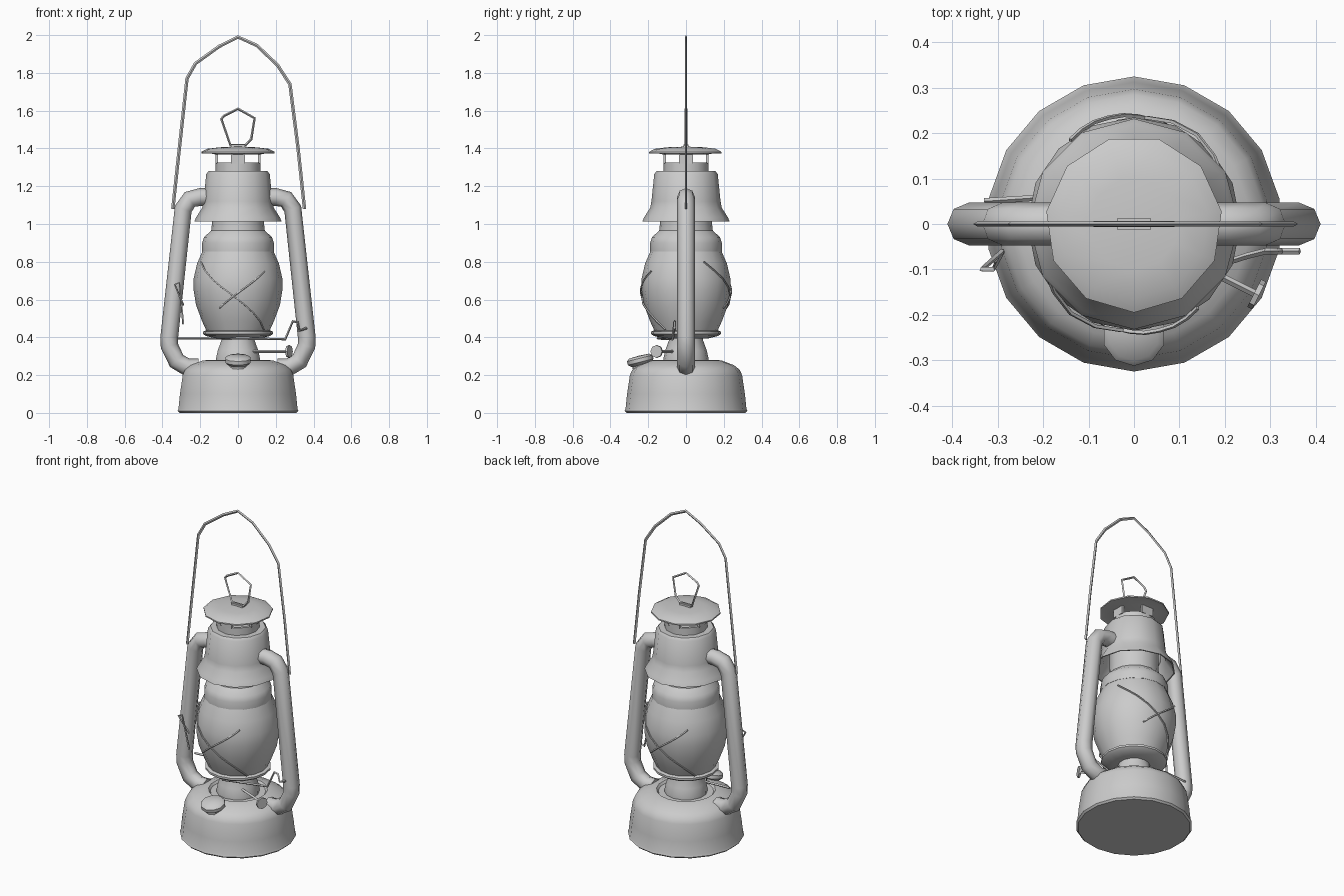
import bpy, bmesh, math
from mathutils import Vector, Matrix

if "Cube" in bpy.data.objects:
    bpy.data.objects.remove(bpy.data.objects["Cube"])

metal = bpy.data.materials.new("grey metal")
metal.diffuse_color = (0.6, 0.6, 0.6, 1)
metal.use_nodes = True
metal.node_tree.nodes["Principled BSDF"].inputs["Base Color"].default_value = metal.diffuse_color


def finish(obj, angle=40):
    obj.data.materials.append(metal)
    bpy.ops.object.select_all(action='DESELECT')
    obj.select_set(True)
    bpy.context.view_layer.objects.active = obj
    bpy.ops.object.shade_smooth_by_angle(angle=math.radians(angle))
    return obj


def link(name, bm):
    bmesh.ops.recalc_face_normals(bm, faces=bm.faces[:])
    me = bpy.data.meshes.new(name)
    bm.to_mesh(me)
    bm.free()
    obj = bpy.data.objects.new(name, me)
    bpy.context.collection.objects.link(obj)
    return obj


def lathe(name, profile, sides, matrix=None, angle=40):
    """Revolve (radius, height) points around z; a zero radius closes an end."""
    bm = bmesh.new()
    rings = []
    for r, z in profile:
        n = sides if r > 0 else 1
        rings.append([bm.verts.new((r * math.sin(2 * math.pi * i / sides),
                                    -r * math.cos(2 * math.pi * i / sides), z)) for i in range(n)])
    for a, b in zip(rings, rings[1:]):
        for i in range(sides):
            j = (i + 1) % sides
            vs = [a[i % len(a)], a[j % len(a)], b[j % len(b)], b[i % len(b)]]
            bm.faces.new(list(dict.fromkeys(vs)))
    if matrix:
        bm.transform(matrix)
    return finish(link(name, bm), angle)


def wire(name, points, radius, res=0, cyclic=False, scale_y=1):
    """Sweep a round section along straight segments."""
    cu = bpy.data.curves.new(name + "_path", 'CURVE')
    cu.dimensions = '3D'
    cu.bevel_depth = radius
    cu.bevel_resolution = res
    cu.use_fill_caps = True
    sp = cu.splines.new('POLY')
    sp.points.add(len(points) - 1)
    for p, co in zip(sp.points, points):
        p.co = (*co, 1)
    sp.use_cyclic_u = cyclic
    tmp = bpy.data.objects.new(name + "_path", cu)
    bpy.context.collection.objects.link(tmp)
    bpy.context.view_layer.update()
    me = bpy.data.meshes.new_from_object(tmp.evaluated_get(bpy.context.evaluated_depsgraph_get()))
    bpy.data.objects.remove(tmp)
    bpy.data.curves.remove(cu)
    me.materials.clear()
    me.transform(Matrix.Diagonal((1, scale_y, 1, 1)))
    me.name = name
    obj = bpy.data.objects.new(name, me)
    bpy.context.collection.objects.link(obj)
    return finish(obj, 60)


# Fuel tank with rolled foot and a shallow groove around the burner
lathe("fuel_tank", [(0, 0), (0.315, 0), (0.325, 0.01), (0.32, 0.022), (0.312, 0.10), (0.297, 0.20),
                    (0.285, 0.228), (0.255, 0.252), (0.19, 0.277), (0.165, 0.28), (0.155, 0.268),
                    (0.12, 0.268), (0, 0.268)], 18)

# Burner cone and the plate carrying the globe
lathe("burner", [(0.12, 0.262), (0.12, 0.285), (0.11, 0.33), (0.09, 0.385), (0.09, 0.42)], 14)
lathe("globe_plate", [(0, 0.395), (0.12, 0.395), (0.172, 0.408), (0.185, 0.418), (0.185, 0.43),
                      (0.172, 0.436), (0, 0.436)], 16)

# Globe
globe = [(0.165, 0.43), (0.19, 0.485), (0.222, 0.57), (0.235, 0.65), (0.235, 0.71),
         (0.217, 0.79), (0.182, 0.87)]
lathe("globe", globe, 16, angle=60)

# Collar above the globe, reaching up inside the hood
lathe("globe_collar", [(0.17, 0.855), (0.19, 0.855), (0.19, 0.90), (0.18, 0.93), (0.142, 0.965),
                       (0.138, 1.0), (0.138, 1.22)], 16)

# Flared hood, thin walled and open below
lathe("hood", [(0.138, 1.20), (0.158, 1.20), (0.178, 1.08), (0.225, 1.012), (0.232, 1.012), (0.222, 1.035),
               (0.19, 1.085), (0.183, 1.12), (0.168, 1.265), (0.155, 1.28), (0.115, 1.28), (0, 1.28)], 12)

# Chimney with four openings held by posts
lathe("chimney", [(0.12, 1.275), (0.12, 1.325), (0.105, 1.325), (0.105, 1.275)], 12)
bm = bmesh.new()
for k in range(4):
    turn = Matrix.Rotation(k * math.pi / 2, 4, 'Z')
    m = turn @ Matrix.Translation((0, -0.112, 1.35)) @ Matrix.Diagonal((0.075, 0.012, 0.06, 1))
    bmesh.ops.create_cube(bm, size=1, matrix=m)
finish(link("chimney_posts", bm))

# Chimney cap and its bracket
lathe("chimney_cap", [(0, 1.368), (0.12, 1.368), (0.17, 1.378), (0.195, 1.374), (0.195, 1.382),
                      (0.165, 1.398), (0.10, 1.406), (0, 1.41)], 11)
bm = bmesh.new()
bmesh.ops.create_cube(bm, size=1, matrix=Matrix.Translation((0, 0, 1.412))
                      @ Matrix.Diagonal((0.075, 0.024, 0.016, 1)))
finish(link("ring_bracket", bm))

# Lifting ring on the cap
wire("lifting_ring", [(-0.04, 0, 1.417), (-0.088, 0, 1.555), (-0.075, 0, 1.572), (0, 0, 1.61),
                      (0.088, 0, 1.56), (0.07, 0, 1.45), (0.04, 0, 1.417)], 0.007, cyclic=True)

# Side air tubes
tube = [(0.12, 1.143), (0.2, 1.143), (0.255, 1.13), (0.29, 1.08), (0.364, 0.40),
        (0.363, 0.355), (0.325, 0.275), (0.27, 0.242), (0.21, 0.24)]
for s, side in ((-1, "left"), (1, "right")):
    wire("air_tube_" + side, [(s * x, 0, z) for x, z in tube], 0.047, res=2)

# Carrying handle
wire("carrying_handle", [(-0.345, 0, 1.08), (-0.315, 0, 1.36), (-0.27, 0, 1.77), (-0.225, 0, 1.85),
                         (-0.1, 0, 1.94), (0, 0, 1.99), (0.1, 0, 1.945), (0.21, 0, 1.84),
                         (0.275, 0, 1.74), (0.318, 0, 1.40), (0.352, 0, 1.08)], 0.009, scale_y=0.6)


# Guard wires crossing the front and back of the globe
def globe_radius(z):
    for (r0, z0), (r1, z1) in zip(globe, globe[1:]):
        if z <= z1:
            return r0 + (r1 - r0) * (z - z0) / (z1 - z0)
    return globe[-1][0]


for turn, side in ((0, "front"), (math.pi, "back")):
    for n, (a0, z0, a1, z1) in enumerate(((-1.12, 0.80, 0.9, 0.44), (0.65, 0.75, -0.46, 0.555))):
        pts = []
        for i in range(9):
            t = i / 8
            a, z = a0 + (a1 - a0) * t + turn, z0 + (z1 - z0) * t
            r = globe_radius(z) + 0.006
            pts.append((r * math.sin(a), -r * math.cos(a), z))
        wire(f"guard_wire_{side}_{n + 1}", pts, 0.005)

# Fuel filler neck and tilted cap
tilt = Matrix.Translation((0, -0.235, 0.25)) @ Matrix.Rotation(math.radians(14), 4, 'X')
lathe("filler_neck", [(0.05, -0.06), (0.05, 0.01)], 10, tilt)
lathe("filler_cap", [(0, 0.0), (0.045, 0.0), (0.07, 0.02), (0.07, 0.04), (0.055, 0.052), (0, 0.055)], 10, tilt)

# Globe lifting crossbar with its lever
wire("lift_crossbar", [(-0.33, 0.05, 0.395), (-0.18, 0.06, 0.395), (0, -0.15, 0.395), (0.25, -0.07, 0.39),
                       (0.29, -0.06, 0.485), (0.315, -0.06, 0.48), (0.325, -0.06, 0.435),
                       (0.365, -0.06, 0.45)], 0.007)
wire("left_latch", [(-0.29, -0.06, 0.47), (-0.31, -0.10, 0.69), (-0.335, -0.10, 0.68),
                    (-0.29, -0.06, 0.57)], 0.006)

# Wick adjuster rod and wheel
wire("wick_rod", [(0.08, -0.07, 0.325), (0.20, -0.12, 0.325), (0.27, -0.155, 0.325)], 0.008)
axis = Vector((0.07, -0.035, 0)).to_track_quat('Z', 'Y').to_matrix().to_4x4()
lathe("wick_wheel", [(0, -0.006), (0.034, -0.006), (0.034, 0.006), (0, 0.006)], 8,
      Matrix.Translation((0.27, -0.155, 0.325)) @ axis)
